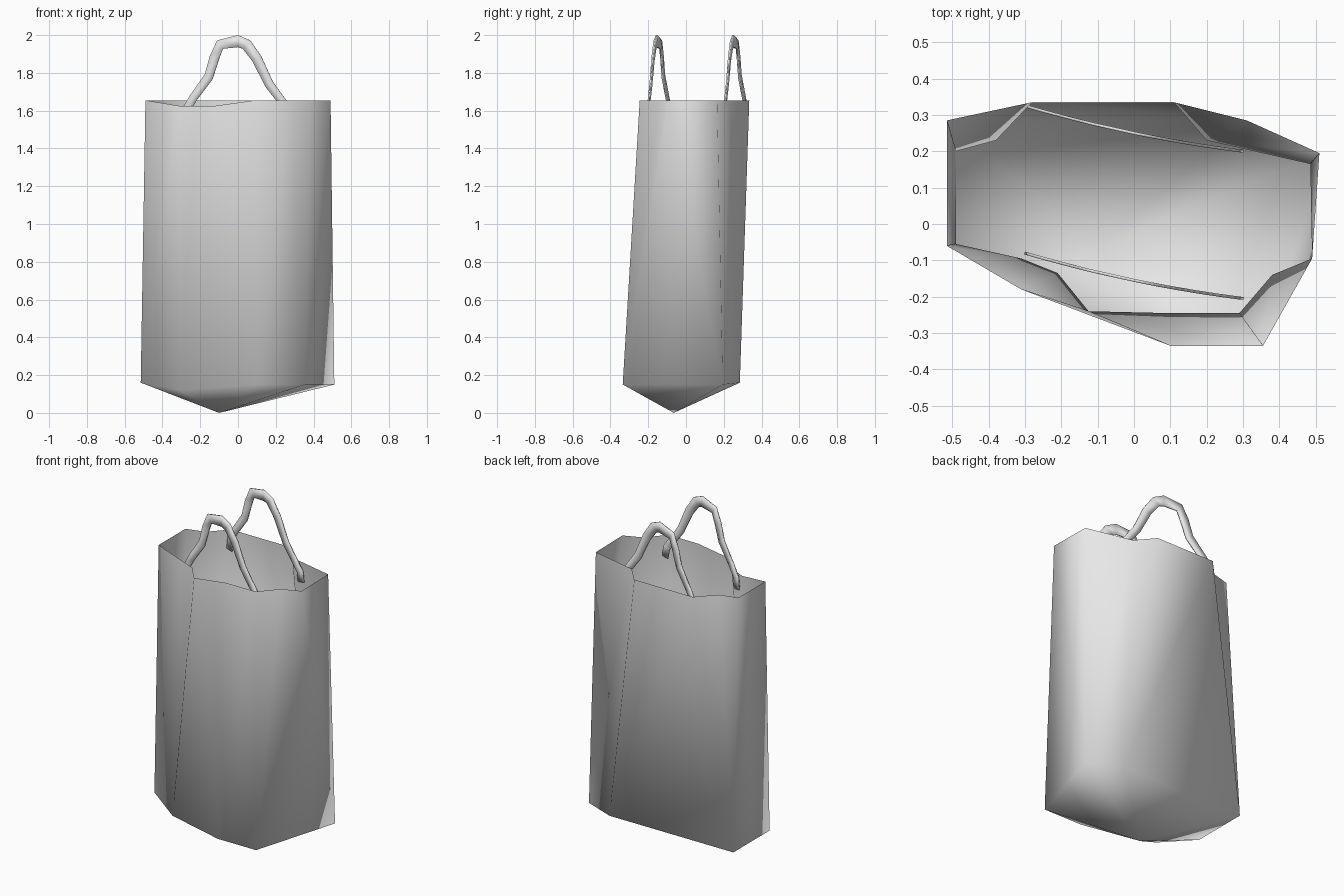
import bpy, bmesh, math
from mathutils import Vector

cube = bpy.data.objects.get("Cube")
if cube:
    bpy.data.objects.remove(cube)

paper = bpy.data.materials.new("pale_grey_paper")
paper.use_nodes = True
GREY = (0.8, 0.8, 0.8, 1)
paper.diffuse_color = GREY
paper.node_tree.nodes["Principled BSDF"].inputs["Base Color"].default_value = GREY


def finish(bm, name):
    """Turn a bmesh into a fully smooth paper object."""
    for face in bm.faces:
        face.smooth = True
    mesh = bpy.data.meshes.new(name)
    bm.to_mesh(mesh)
    bm.free()
    mesh.materials.append(paper)
    bpy.context.collection.objects.link(bpy.data.objects.new(name, mesh))


# Crumpled rim outline, counter-clockwise from the front left corner
TOP = 1.655
rim = [(-.49, -.055), (-.31, -.095), (-.21, -.135), (-.125, -.24), (.09, -.245),
       (.29, -.245), (.38, -.14), (.49, -.095), (.485, .165), (.20, .23),
       (.11, .335), (-.28, .335), (-.38, .23), (-.49, .20)]
dents = {1: .03, 2: .03, 3: .03}

# Bottom corners, each with the first and last rim point it fans up to
corners = [((-.515, -.06, .16), 0, 0), ((-.31, -.18, .12), 1, 2),
           ((.10, -.335, .15), 3, 4), ((.355, -.335, .15), 5, 7),
           ((.51, .195, .15), 7, 8), ((.31, .285, .16), 9, 10),
           ((-.515, .285, .16), 11, 13)]

# Bag: folded walls and a sagging pointed bottom
bm = bmesh.new()
upper = [bm.verts.new((x, y, TOP - dents.get(i, 0))) for i, (x, y) in enumerate(rim)]
lower = [bm.verts.new(co) for co, first, last in corners]
tip = bm.verts.new((-.10, -.065, 0))
for c, (co, first, last) in enumerate(corners):
    n = (c + 1) % len(corners)
    for i in range(first, last):
        bm.faces.new((lower[c], upper[i + 1], upper[i]))
    start = corners[n][1]
    if start == last:
        bm.faces.new((lower[c], lower[n], upper[last]))
    else:
        bm.faces.new((lower[c], lower[n], upper[start], upper[last]))
    bm.faces.new((tip, lower[n], lower[c]))
finish(bm, "bag_body")

# Handle path in the x-z plane
path = [(-.28, 1.54), (-.272, 1.61), (-.235, 1.67), (-.155, 1.78), (-.125, 1.88),
        (-.095, 1.95), (0, 1.968), (.045, 1.95), (.10, 1.875), (.165, 1.74),
        (.225, 1.66), (.27, 1.6), (.28, 1.54)]


def handle(name, y_mid):
    """Thin upright strap that bows slightly in y along its length."""
    bm = bmesh.new()
    pts = [Vector((x, y_mid - .208 * x + .14 * x * x, z)) for x, z in path]
    rings = []
    for i, p in enumerate(pts):
        along = (pts[min(i + 1, len(pts) - 1)] - pts[max(i - 1, 0)]).normalized()
        thin = Vector((.208 - .28 * p.x, 1, 0)).normalized()
        wide = thin.cross(along).normalized()
        half = .022 + .01 * max(0, 1 - abs(p.x) / .2)
        rings.append([bm.verts.new(p + wide * half * u + thin * .004 * v)
                      for u, v in ((1, 1), (-1, 1), (-1, -1), (1, -1))])
    for a, b in zip(rings, rings[1:]):
        for k in range(4):
            n = (k + 1) % 4
            bm.faces.new((a[k], a[n], b[n], b[k]))
    bm.faces.new(rings[0])
    bm.faces.new(rings[-1])
    bmesh.ops.recalc_face_normals(bm, faces=bm.faces)
    finish(bm, name)


handle("front_handle", -.155)
handle("back_handle", .25)
